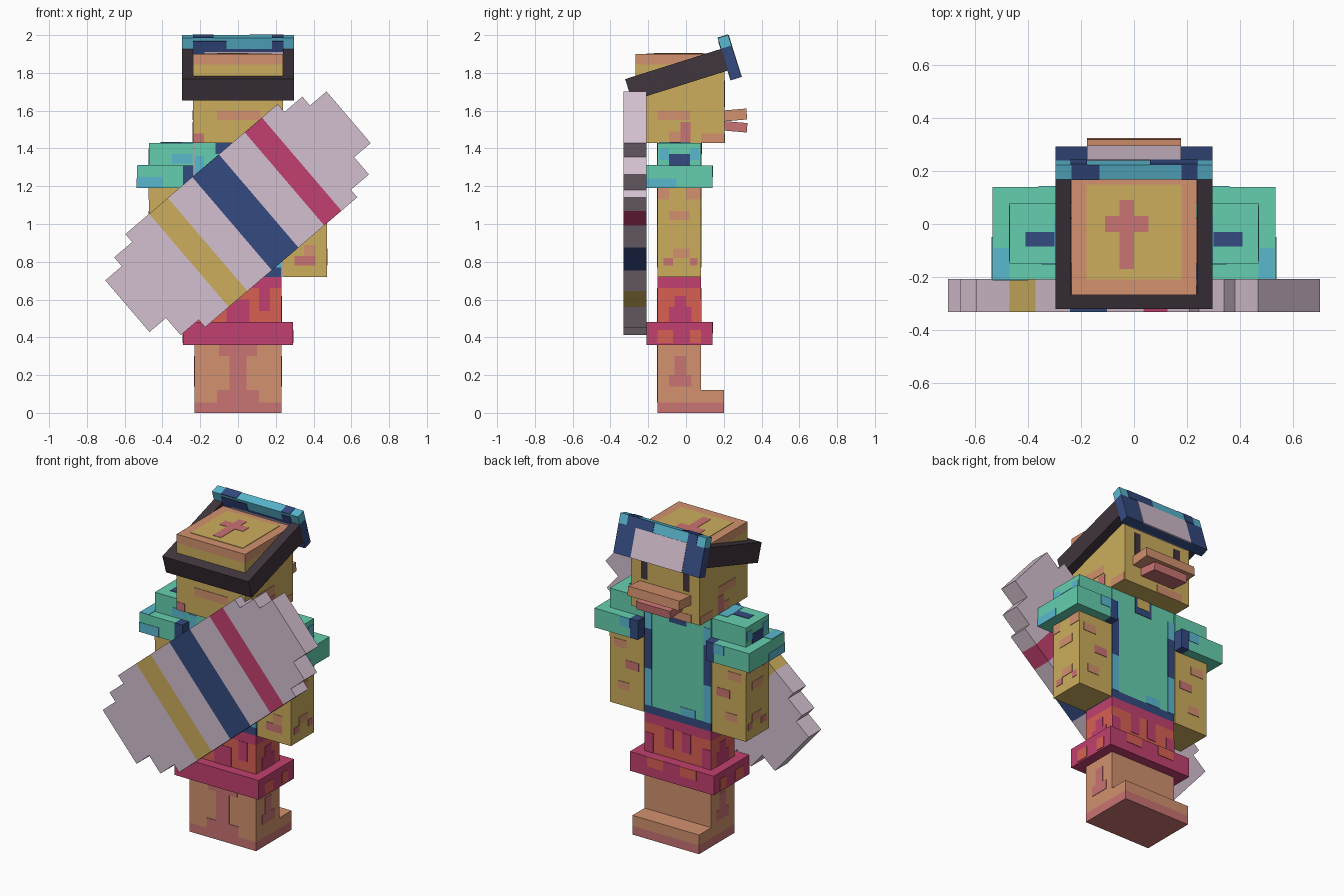
import bpy, bmesh, math
from mathutils import Matrix, Vector


def linear(c):
    c /= 255
    return c / 12.92 if c <= 0.04045 else ((c + 0.055) / 1.055) ** 2.4


PALETTE = {
    "teal": (101, 207, 175), "sky blue": (90, 184, 208), "navy": (52, 74, 128),
    "magenta": (194, 64, 112), "coral": (216, 96, 84), "tan orange": (210, 145, 110),
    "rose": (202, 115, 115), "yellow": (204, 174, 92), "lilac": (212, 192, 208),
    "charcoal": (64, 53, 62)}
MATS = {}
for label, rgb in PALETTE.items():
    MATS[label] = bpy.data.materials.new(label)
    MATS[label].diffuse_color = (*[linear(c) for c in rgb], 1)

T = 0.003  # half thickness of painted plates


def plate(color, axis, at, a0, a1, b0, b1):
    """Thin painted rectangle on the plane axis = at; a, b are the other two axes in order."""
    r = [(a0, a1), (b0, b1)]
    r.insert("xyz".index(axis), (at - T, at + T))
    return (color, *r[0], *r[1], *r[2])


def part(name, boxes, pivot=(0, 0, 0), angle=0, axis='X', side=1):
    """One object made of coloured boxes (color, x0, x1, y0, y1, z0, z1), optionally mirrored and turned."""
    bm = bmesh.new()
    used = []
    for color, x0, x1, y0, y1, z0, z1 in boxes:
        if color not in used:
            used.append(color)
        centre = Vector(((x0 + x1) / 2 * side, (y0 + y1) / 2, (z0 + z1) / 2))
        m = Matrix.Translation(centre) @ Matrix.Diagonal((x1 - x0, y1 - y0, z1 - z0, 1))
        verts = bmesh.ops.create_cube(bm, size=1, matrix=m)["verts"]
        for f in {f for v in verts for f in v.link_faces}:
            f.material_index = used.index(color)
    mesh = bpy.data.meshes.new(name)
    bm.to_mesh(mesh)
    bm.free()
    for color in used:
        mesh.materials.append(MATS[color])
    ob = bpy.data.objects.new(name, mesh)
    ob.matrix_world = Matrix.Translation(pivot) @ Matrix.Rotation(angle, 4, axis)
    bpy.context.collection.objects.link(ob)
    return ob


B, F = -0.15, 0.08  # body planes at -y and +y

for side, tag in ((1, "right"), (-1, "left")):
    # leg with foot and rose markings
    part(tag + "_leg", [
        ("rose", 0, 0.23, B, 0.20, 0, 0.055),
        ("tan orange", 0, 0.23, B, F, 0.055, 0.48),
        ("tan orange", 0, 0.23, F, 0.20, 0.055, 0.12),
        plate("rose", "y", B, 0, 0.045, 0.055, 0.36),
        plate("rose", "y", B, 0.045, 0.10, 0.30, 0.36),
        plate("rose", "y", B, 0.045, 0.11, 0.055, 0.12),
        plate("rose", "x", 0.23, -0.09, 0.03, 0.14, 0.20),
        plate("rose", "x", 0.23, -0.06, 0.0, 0.20, 0.30),
    ], side=side)

    # shorts leg with flared cuff
    part(tag + "_shorts", [
        ("coral", 0, 0.23, B, F, 0.48, 0.66),
        ("magenta", 0, 0.23, B, F, 0.66, 0.72),
        ("magenta", 0, 0.29, -0.21, 0.14, 0.36, 0.48),
        plate("magenta", "y", B, 0, 0.06, 0.48, 0.60),
        plate("magenta", "y", B, 0.11, 0.17, 0.54, 0.66),
        plate("magenta", "y", F, 0.03, 0.09, 0.54, 0.66),
        plate("magenta", "y", F, 0.17, 0.23, 0.48, 0.60),
        plate("magenta", "x", 0.23, -0.09, 0.03, 0.48, 0.56),
        plate("magenta", "x", 0.23, -0.06, 0.0, 0.56, 0.62),
        plate("coral", "x", 0.29, -0.15, -0.07, 0.37, 0.44),
        plate("coral", "x", 0.29, 0.02, 0.08, 0.37, 0.44),
        plate("coral", "y", 0.14, 0.06, 0.17, 0.42, 0.48),
    ], side=side)

    # bare arm with markings
    part(tag + "_arm", [
        ("yellow", 0.235, 0.47, B, F, 0.72, 1.25),
        plate("tan orange", "x", 0.47, -0.09, 0.02, 1.02, 1.07),
        plate("tan orange", "x", 0.47, -0.15, -0.09, 1.13, 1.19),
        plate("tan orange", "x", 0.47, 0.0, 0.08, 1.13, 1.19),
        plate("rose", "x", 0.47, -0.12, -0.07, 0.78, 0.82),
        plate("rose", "x", 0.47, 0.02, 0.06, 0.78, 0.82),
        plate("tan orange", "x", 0.47, -0.07, 0.02, 0.82, 0.87),
        plate("rose", "y", B, 0.30, 0.41, 0.78, 0.83),
        plate("tan orange", "y", B, 0.35, 0.41, 0.83, 0.89),
        plate("tan orange", "y", F, 0.35, 0.44, 1.08, 1.13),
        plate("rose", "y", F, 0.27, 0.36, 0.96, 1.01),
        plate("tan orange", "y", F, 0.33, 0.41, 0.82, 0.87),
    ], side=side)

    # short sleeve with flared hem
    part(tag + "_sleeve", [
        ("teal", 0.235, 0.47, B, F, 1.31, 1.43),
        ("teal", 0.29, 0.535, -0.21, 0.14, 1.19, 1.31),
        ("navy", 0.235, 0.29, -0.21, 0.14, 1.19, 1.31),
        plate("navy", "z", 1.43, 0.30, 0.41, -0.085, -0.03),
        plate("sky blue", "z", 1.43, 0.235, 0.30, -0.14, 0.02),
        plate("sky blue", "z", 1.31, 0.47, 0.53, -0.21, -0.09),
        plate("navy", "x", 0.47, -0.09, 0.02, 1.31, 1.37),
        plate("sky blue", "x", 0.47, -0.14, -0.09, 1.34, 1.40),
        plate("sky blue", "x", 0.47, 0.02, 0.07, 1.34, 1.40),
        plate("sky blue", "x", 0.535, -0.21, -0.05, 1.19, 1.24),
        plate("sky blue", "y", B, 0.24, 0.35, 1.32, 1.37),
        plate("sky blue", "y", -0.21, 0.40, 0.535, 1.19, 1.25),
        plate("sky blue", "y", 0.14, 0.29, 0.36, 1.25, 1.31),
    ], side=side)

# shirt body: hem, side trim and neckline
trim = []
for s in (-1, 1):
    for color, z0, z1 in (("sky blue", 0.77, 1.00), ("navy", 1.00, 1.25), ("sky blue", 1.25, 1.36)):
        for y in (B, F):
            trim.append(plate(color, "y", y, *sorted((0.18 * s, 0.23 * s)), z0, z1))
part("shirt", [
    ("navy", -0.23, 0.23, B, F, 0.72, 0.77),
    ("teal", -0.23, 0.23, B, F, 0.77, 1.43),
    plate("sky blue", "y", F, -0.12, -0.02, 0.77, 0.82),
    plate("sky blue", "y", B, -0.18, 0.18, 0.77, 0.82),
    plate("navy", "y", F, -0.06, 0.06, 1.33, 1.43),
    ("yellow", -0.045, 0.045, F, F + 0.005, 1.37, 1.43),
    plate("navy", "y", B, -0.12, 0.12, 1.37, 1.43)] + trim)

# head with cap border, cheeks and crown marking
head = [
    ("yellow", -0.237, 0.237, -0.268, 0.203, 1.43, 1.845),
    ("tan orange", -0.237, 0.237, -0.268, 0.203, 1.845, 1.90),
    plate("yellow", "z", 1.90, -0.18, 0.18, -0.21, 0.15),
    ("rose", -0.055, 0.0, -0.17, 0.09, 1.90, 1.905),
    ("rose", -0.11, 0.055, -0.03, 0.03, 1.90, 1.905),
    plate("tan orange", "y", -0.268, -0.11, 0.12, 1.55, 1.60),
    plate("rose", "y", -0.268, -0.235, -0.18, 1.43, 1.48),
    plate("rose", "y", -0.268, 0.18, 0.235, 1.43, 1.48),
    plate("tan orange", "y", 0.203, -0.18, 0.0, 1.43, 1.48)]
for s in (-1, 1):
    x = 0.237 * s
    head += [plate("tan orange", "x", x, -0.15, 0.02, 1.55, 1.60),
             plate("rose", "x", x, -0.03, 0.025, 1.43, 1.54),
             plate("tan orange", "x", x, -0.09, -0.03, 1.43, 1.49),
             plate("tan orange", "x", x, 0.08, 0.20, 1.43, 1.48),
             # eyes
             plate("charcoal", "y", 0.203, 0.145 * s - 0.022, 0.145 * s + 0.022, 1.62, 1.76)]
part("head", head)

# lips
part("upper_lip", [("tan orange", -0.177, 0.177, 0, 0.122, -0.029, 0.029)],
     (0, 0.20, 1.572), math.radians(5))
part("lower_lip", [("rose", -0.118, 0.118, 0, 0.124, -0.025, 0.025)],
     (0, 0.20, 1.52), math.radians(-5))

# tilted goggle strap around the head
TILT = math.radians(17.5)
part("goggle_strap", [
    ("charcoal", -0.297, 0.297, 0, 0.058, -0.12, 0),
    ("charcoal", -0.297, -0.238, 0.058, 0.535, -0.12, 0),
    ("charcoal", 0.238, 0.297, 0.058, 0.535, -0.12, 0)],
    (0, -0.322, 1.767), TILT)

# goggles: navy frame, sky blue top rim, lilac lens
part("goggles", [
    ("navy", -0.297, 0.297, -0.029, 0.029, -0.117, 0.058),
    ("sky blue", -0.297, 0.297, -0.029, 0.029, 0.058, 0.117),
    plate("lilac", "y", 0.029, -0.177, 0.177, -0.117, 0.058),
    plate("lilac", "y", -0.029, -0.177, 0.237, -0.117, 0.04),
    plate("navy", "y", 0.029, 0.06, 0.24, 0.058, 0.117),
    plate("navy", "y", 0.029, -0.24, -0.177, 0.058, 0.117),
    plate("navy", "y", -0.029, -0.237, -0.06, 0.058, 0.10),
    plate("navy", "y", -0.029, 0.18, 0.24, 0.04, 0.10),
    plate("navy", "z", 0.117, 0.18, 0.24, -0.029, 0.029),
    plate("navy", "z", 0.117, -0.237, -0.13, -0.029, 0.029)],
    (0, 0.2305, 1.881), TILT)

# surfboard carried across the back: stepped ends and stripes through the full thickness
Y0, Y1, LOW, HIGH = -0.062, 0.062, -0.352, 0.297
board = []
edges = [-0.53, -0.365, -0.235, -0.065, 0.12, 0.30, 0.42, 0.53]
colors = ["lilac", "yellow", "lilac", "navy", "lilac", "magenta", "lilac"]
for color, u0, u1 in zip(colors, edges, edges[1:]):
    board.append((color, u0, u1, Y0, Y1, LOW, HIGH))
for s in (-1, 1):
    for u0, u1, w0, w1 in ((0.53, 0.655, -0.30, 0.242), (0.655, 0.77, -0.18, 0.18)):
        board.append(("lilac", *sorted((u0 * s, u1 * s)), Y0, Y1, w0, w1))
part("surfboard", board, (0, -0.27, 1.065), math.radians(-40.5), 'Y')
